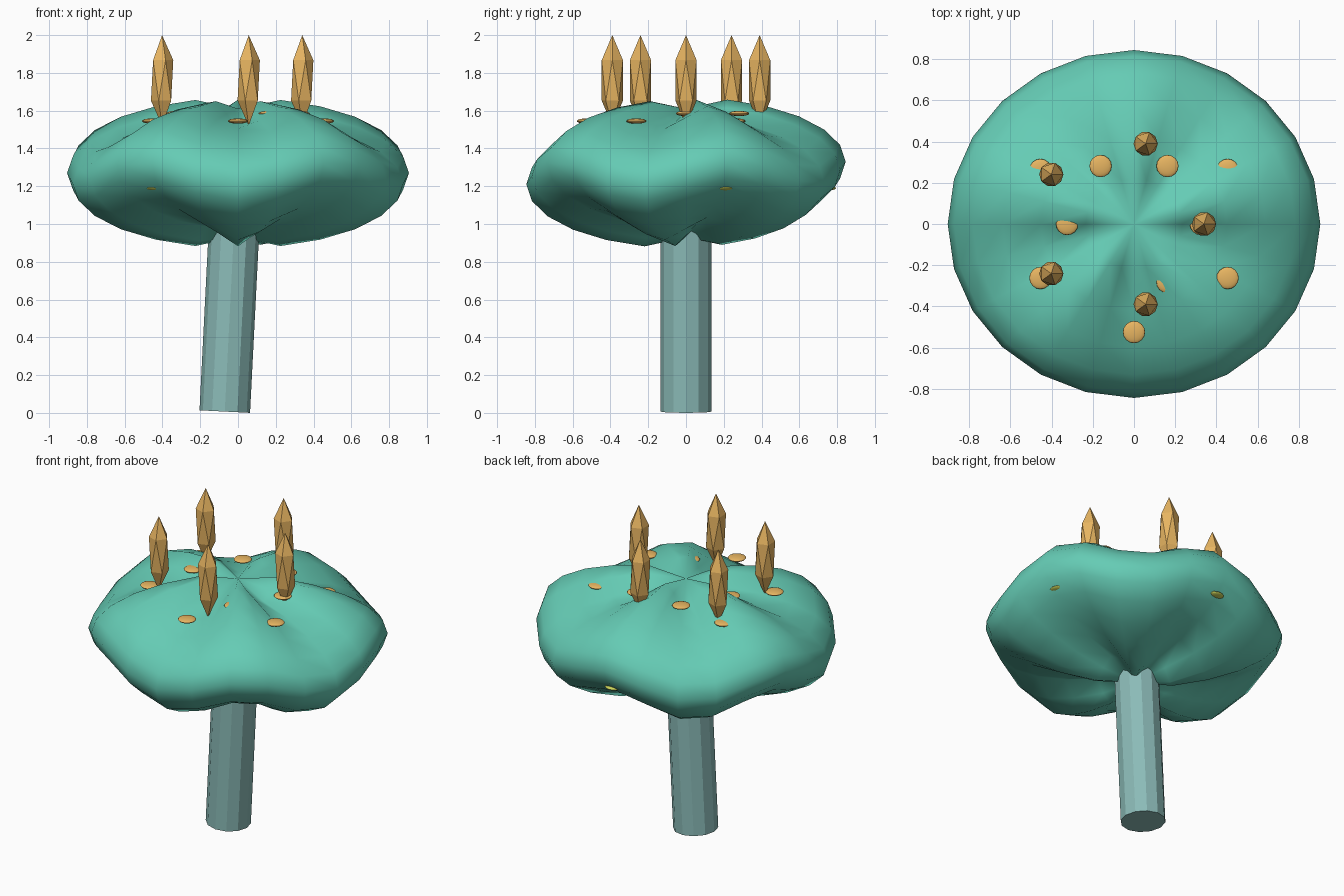
import bpy
from math import sin, cos, atan2, radians, pi

if "Cube" in bpy.data.objects:
    bpy.data.objects.remove(bpy.data.objects["Cube"])


def mat(name, rgb):
    m = bpy.data.materials.new(name)
    m.diffuse_color = (*rgb, 1)
    m.use_nodes = True
    m.node_tree.nodes["Principled BSDF"].inputs["Base Color"].default_value = m.diffuse_color
    return m


TEAL = mat("teal", (0.13, 0.60, 0.46))
STEM = mat("pale_teal", (0.26, 0.50, 0.48))
GOLD = mat("gold", (0.80, 0.46, 0.12))
LIME = mat("lime", (0.60, 0.65, 0.10))


def finish(name, material, smooth=False):
    o = bpy.context.object
    o.name = name
    o.data.materials.append(material)
    if smooth:
        bpy.ops.object.shade_smooth()
    return o


# Leaning stem
tilt, length = radians(2.9), 1.08
bpy.ops.mesh.primitive_cylinder_add(
    vertices=12, radius=0.134, depth=length,
    location=(-0.07 + sin(tilt) * length / 2, 0, 0.007 + cos(tilt) * length / 2),
    rotation=(0, tilt, 0))
finish("stem", STEM)

# Ruffled cap: flattened sphere with a five-lobed vertical wave
bpy.ops.mesh.primitive_uv_sphere_add(segments=24, ring_count=12, radius=1,
                                     location=(0, 0, 1.27))
cap = finish("cap", TEAL, True)
for v in cap.data.vertices:
    x, y, z = v.co
    wave = 0.06 * sin(5 * atan2(y, x)) if x * x + y * y > 1e-4 else 0
    v.co = (0.905 * x, 0.845 * y, 0.34 * z + wave)


# Flat spots on the cap
def spot(name, r, deg, z, material):
    a = radians(deg)
    bpy.ops.mesh.primitive_uv_sphere_add(
        segments=16, ring_count=8, radius=1,
        location=(r * cos(a), r * sin(a), z))
    o = finish(name, material, True)
    o.scale = (0.054, 0.054, 0.014)


for i in range(6):
    spot("outer_spot", 0.525, 30 + 60 * i, 1.545, GOLD)
    spot("inner_spot", 0.325, 60 * i, 1.585, GOLD)

# Small glints on the underside
for deg in (15, 90, 234):
    spot("under_spot", 0.775 if deg == 15 else 0.74, deg, 1.19, LIME)

# Ring of crystal spikes
for i in range(5):
    a = 2 * pi * i / 5
    bpy.ops.mesh.primitive_ico_sphere_add(
        subdivisions=1, radius=1,
        location=(-0.07 + 0.41 * cos(a), 0.41 * sin(a), 1.76))
    o = finish("crystal_spike", GOLD)
    o.scale = (0.066, 0.066, 0.24)
